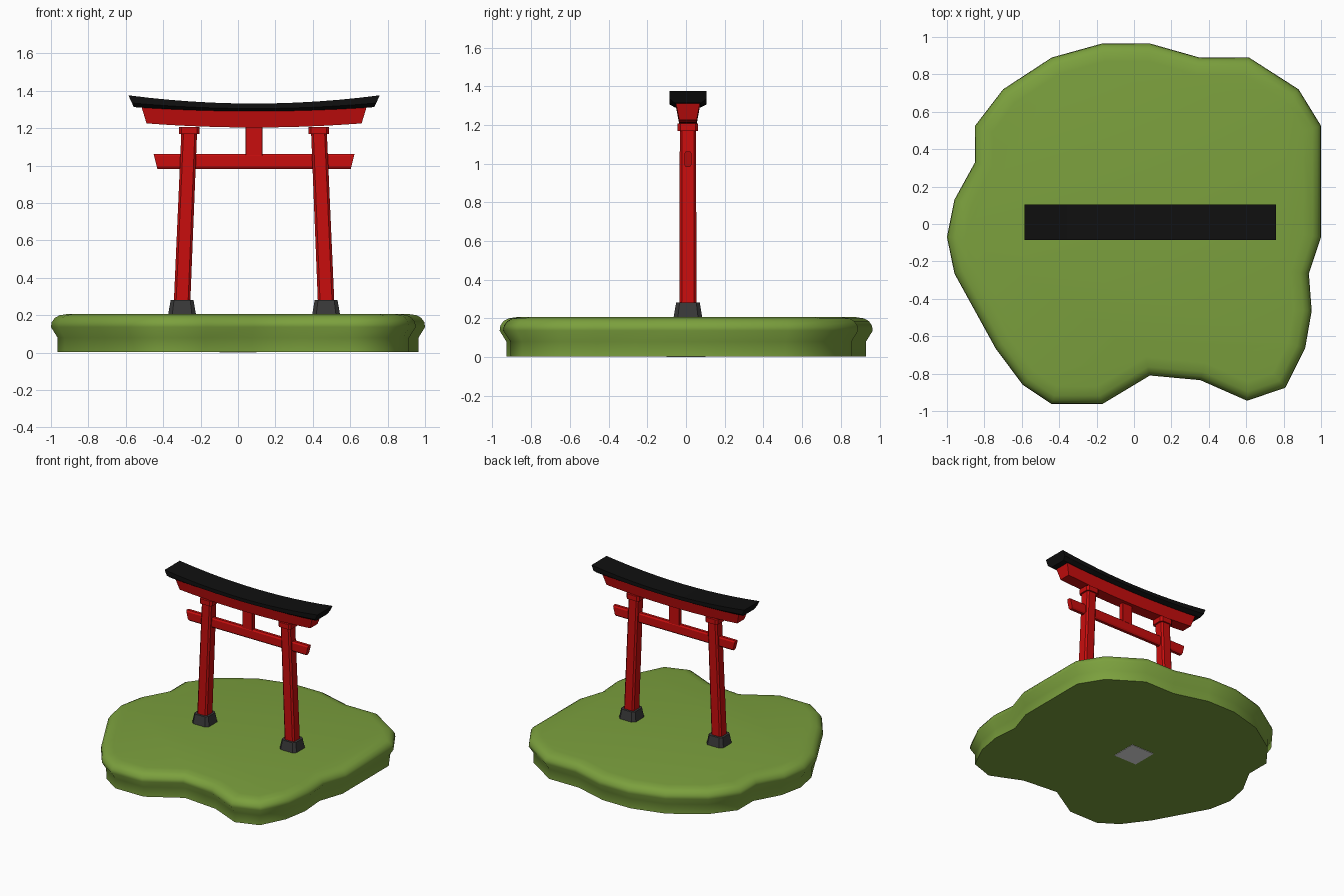
import bpy, bmesh, math
from mathutils import Vector

if "Cube" in bpy.data.objects:
    bpy.data.objects.remove(bpy.data.objects["Cube"])

CX, CY = 0.086, 0.01   # centre of the gate


def material(name, rgb):
    m = bpy.data.materials.new(name)
    m.diffuse_color = (*rgb, 1)
    m.use_nodes = True
    m.node_tree.nodes["Principled BSDF"].inputs["Base Color"].default_value = m.diffuse_color
    return m


GREEN = material("grass green", (0.198, 0.35, 0.047))
RED = material("vermilion red", (0.58, 0.004, 0.004))
BLACK = material("roof black", (0.005, 0.005, 0.005))
STONE = material("dark stone", (0.04, 0.04, 0.04))
GREY = material("light grey", (0.8, 0.8, 0.8))


def loft(name, rings, mat, smooth=None):
    """Skin a list of equal-length point rings and cap both ends."""
    bm = bmesh.new()
    loops = [[bm.verts.new(p) for p in ring] for ring in rings]
    n = len(loops[0])
    for a, b in zip(loops, loops[1:]):
        for i in range(n):
            j = (i + 1) % n
            bm.faces.new((a[i], a[j], b[j], b[i]))
    bm.faces.new(loops[0][::-1])
    bm.faces.new(loops[-1])
    bmesh.ops.recalc_face_normals(bm, faces=bm.faces)
    me = bpy.data.meshes.new(name)
    bm.to_mesh(me)
    bm.free()
    me.materials.append(mat)
    ob = bpy.data.objects.new(name, me)
    bpy.context.collection.objects.link(ob)
    if smooth:
        bpy.ops.object.select_all(action='DESELECT')
        bpy.context.view_layer.objects.active = ob
        ob.select_set(True)
        bpy.ops.object.shade_smooth_by_angle(angle=math.radians(smooth))
    return ob


def chamfered(hx, hy, c):
    """Rectangle outline with cut corners."""
    return [(hx, -hy + c), (hx, hy - c), (hx - c, hy), (-hx + c, hy),
            (-hx, hy - c), (-hx, -hy + c), (-hx + c, -hy), (hx - c, -hy)]


def column(name, sections, mat):
    """Upright part; sections are (x, z, half x, half y, chamfer)."""
    loft(name, [[(x + px, CY + py, z) for px, py in chamfered(hx, hy, c)]
                for x, z, hx, hy, c in sections], mat)


def beam(name, profile, top_half, bottom_half, z_mid, z_end, mat, steps=12):
    """Beam along x, curving up at the ends; profile is (y, height 0..1)."""
    rings = []
    for i in range(steps + 1):
        u = -1 + 2 * i / steps
        lo, hi = (m + (e - m) * u * u for m, e in zip(z_mid, z_end))
        rings.append([(CX + u * (bottom_half + (top_half - bottom_half) * t),
                       CY + y, lo + (hi - lo) * t) for y, t in profile])
    loft(name, rings, mat, 25)


# Island: irregular outline, undercut foot and rounded rim
outline = [Vector(p) for p in (
    (-.17, .965), (-.44, .89), (-.70, .72), (-.85, .525), (-.85, .33),
    (-.96, .13), (-1, -.07), (-.96, -.265), (-.85, -.465), (-.74, -.665),
    (-.595, -.86), (-.44, -.963), (-.17, -.963), (.085, -.81), (.355, -.835),
    (.605, -.945), (.81, -.875), (.915, -.665), (.95, -.465), (.935, -.265),
    (1, -.07), (1, .525), (.88, .72), (.615, .89), (.35, .89), (.085, .965))]


def inset(d):
    pts = []
    for i, p in enumerate(outline):
        a = (p - outline[i - 1]).normalized()
        b = (outline[(i + 1) % len(outline)] - p).normalized()
        n = Vector((-a.y - b.y, a.x + b.x)).normalized()   # inward miter
        pts.append(p + n * d / max(0.7, n.dot(Vector((-a.y, a.x)))))
    return pts


rim = [(.035, .003), (.035, .08), (0, .137), (.004, .163), (.02, .186),
       (.045, .2), (.095, .208)]
loft("island", [[(p.x, p.y, z) for p in inset(d)] for d, z in rim], GREEN, 45)

# Small plate under the island
loft("base_plate", [[(x, y, z) for x, y in ((-.1, -.1), (.1, -.1), (.1, .1), (-.1, .1))]
                    for z in (0, .004)], GREY)

# Leaning posts with stone feet and caps
for side, label in ((-1, "left"), (1, "right")):
    top, low = CX + side * .346, CX + side * .385
    column(label + "_foot", [(low, .2, .075, .075, .022),
                             (low, .282, .061, .061, .018)], STONE)
    column(label + "_post", [(low, .27, .044, .044, .012),
                             (top, 1.2, .042, .042, .012)], RED)
    column(label + "_post_cap", [(top, 1.168, .055, .053, .014),
                                 (top, 1.207, .055, .053, .014)], RED)

# Lower tie rail and centre strut
beam("tie_rail", [(-.019, .15), (-.019, .85), (-.011, 1), (.011, 1),
                  (.019, .85), (.019, .15), (.011, 0), (-.011, 0)],
     .537, .517, (.983, 1.063), (.983, 1.063), RED, 1)
column("centre_strut", [(CX, 1.055, .045, .018, .003),
                        (CX, 1.22, .045, .018, .003)], RED)

# Upper lintel and curved roof beam
beam("lintel", [(-.045, 0), (-.063, 1), (.063, 1), (.045, 0)],
     .603, .575, (1.204, 1.3), (1.226, 1.318), RED)
beam("roof_beam", [(-.068, 0), (-.095, .35), (-.095, 1),
                   (.095, 1), (.095, .35), (.068, 0)],
     .672, .643, (1.291, 1.332), (1.313, 1.376), BLACK)
